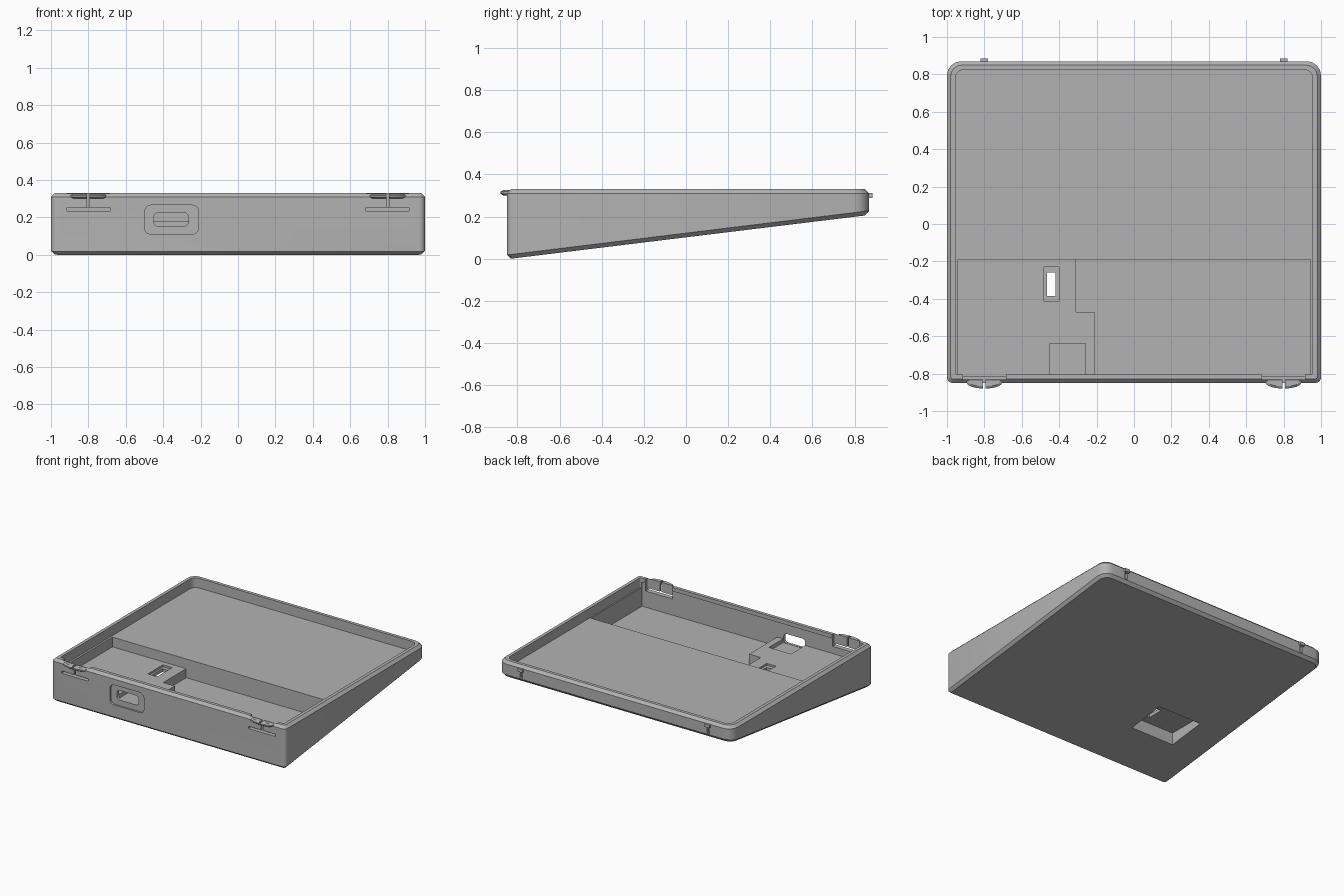
import bpy
import bmesh
from math import sin, cos, pi

cube = bpy.data.objects.get("Cube")
if cube:
    bpy.data.objects.remove(cube, do_unlink=True)

grey = bpy.data.materials.new("matte_grey")
grey.use_nodes = True
GREY = (0.45, 0.45, 0.45, 1)
grey.diffuse_color = GREY
grey.node_tree.nodes["Principled BSDF"].inputs["Base Color"].default_value = GREY

LEFT, FRONT, BACK, TOP = -1.0, -0.85, 0.87, 0.33


def footprint(inset, front_r, back_r, steps=4):
    """Rounded outline of the case, counter-clockwise."""
    x, y0, y1 = 1 - inset, FRONT + inset, BACK - inset
    corners = [(x, y1, -1, -1, back_r, 0), (-x, y1, 1, -1, back_r, 1),
               (-x, y0, 1, 1, front_r, 2), (x, y0, -1, 1, front_r, 3)]
    points = []
    for cx, cy, sx, sy, r, quarter in corners:
        for i in range(steps + 1):
            a = (quarter + i / steps) * pi / 2
            points.append((cx + sx * r + r * cos(a), cy + sy * r + r * sin(a)))
    return points


def loft(name, loops):
    """Solid skinned over loops that share one point count."""
    bm = bmesh.new()
    rings = [[bm.verts.new(p) for p in loop] for loop in loops]
    for low, high in zip(rings, rings[1:]):
        for i in range(len(low)):
            j = (i + 1) % len(low)
            bm.faces.new((low[i], low[j], high[j], high[i]))
    bm.faces.new(rings[0][::-1])
    bm.faces.new(rings[-1])
    bmesh.ops.recalc_face_normals(bm, faces=bm.faces[:])
    mesh = bpy.data.meshes.new(name)
    bm.to_mesh(mesh)
    bm.free()
    mesh.materials.append(grey)
    obj = bpy.data.objects.new(name, mesh)
    bpy.context.collection.objects.link(obj)
    return obj


def prism(name, outline, z0, z1):
    return loft(name, [[(x, y, z) for x, y in outline] for z in (z0, z1)])


def box(name, x0, x1, y0, y1, z0, z1):
    return prism(name, [(x0, y0), (x1, y0), (x1, y1), (x0, y1)], z0, z1)


def combine(target, tool, operation="DIFFERENCE"):
    tool.hide_render = True
    mod = target.modifiers.new(tool.name, "BOOLEAN")
    mod.operation, mod.solver, mod.object = operation, "EXACT", tool
    bpy.context.view_layer.objects.active = target
    bpy.ops.object.modifier_apply(modifier=mod.name)
    bpy.data.objects.remove(tool, do_unlink=True)


def cut(name, *bounds):
    combine(case, box(name, *bounds))


def underside(y):
    return 0.122 * (y + 0.83)


# Wedge-shaped body with bevelled top and bottom edges
outer = footprint(0, 0.03, 0.075)
inner = footprint(0.02, 0.015, 0.06)
case = loft("wedge_case", [
    [(x, y, underside(y)) for x, y in inner],
    [(x, y, underside(y) + 0.02) for x, y in outer],
    [(x, y, TOP - 0.02) for x, y in outer],
    [(x, y, TOP) for x, y in inner]])

# Shallow tray, deep front well and raised platform
combine(case, prism("tray", footprint(0.045, 0.012, 0.045), 0.255, 0.4))
cut("platform_space", -0.94, -0.2, -0.813, -0.19, 0.18, 0.3)
combine(case, prism("well", [(-0.21, -0.813), (0.945, -0.813), (0.945, -0.19),
                             (-0.31, -0.19), (-0.31, -0.47), (-0.21, -0.47)], 0.11, 0.3))

# Switch seat, slot and the pocket below it
cut("switch_seat", -0.48, -0.4, -0.415, -0.23, 0.165, 0.25)
cut("switch_slot", -0.465, -0.42, -0.385, -0.26, 0, 0.25)
cut("under_pocket", -0.73, -0.36, -0.45, -0.15, -0.1, 0.14)


# Connector port through the front wall
def port_cutter(name, x0, x1, z0, z1, r, y0, y1):
    outline = []
    for cx, cz, quarter in ((x1 - r, z1 - r, 0), (x0 + r, z1 - r, 1),
                            (x0 + r, z0 + r, 2), (x1 - r, z0 + r, 3)):
        for i in range(6):
            a = (quarter + i / 5) * pi / 2
            outline.append((cx + r * cos(a), cz + r * sin(a)))
    return loft(name, [[(x, y, z) for x, z in outline] for y in (y0, y1)])


combine(case, port_cutter("port_recess", -0.5, -0.21, 0.11, 0.265, 0.035, -0.9, -0.835))
combine(case, port_cutter("port_hole", -0.45, -0.265, 0.152, 0.225, 0.025, -0.9, -0.75))
cut("connector_seat", -0.45, -0.26, -0.815, -0.64, 0.15, 0.3)

# Snap tabs: curved lips, thinned wall and T-shaped slits at the front, nubs at the back
for side in (-0.8, 0.8):
    cut("tab_pocket", side - 0.115, side + 0.115, -0.832, -0.78, 0.235, 0.4)

    def lip(half, depth, z):
        arc = [(side - half * cos(pi * i / 12), -0.848 - depth * sin(pi * i / 12), z)
               for i in range(13)]
        return arc + [(side + half, -0.835, z), (side - half, -0.835, z)]
    combine(case, loft("tab_lip", [lip(0.08, 0.02, 0.3), lip(0.095, 0.032, 0.308),
                                   lip(0.095, 0.032, 0.318), lip(0.08, 0.02, 0.326)]), "UNION")
    cut("tab_slot", side - 0.115, side + 0.115, -0.9, -0.78, 0.235, 0.253)
    cut("tab_slit", side - 0.007, side + 0.007, -0.9, -0.78, 0.245, 0.4)
    combine(case, box("back_nub", side - 0.02, side + 0.02, 0.85, 0.885, 0.287, 0.311), "UNION")
    cut("back_groove", side - 0.012, side + 0.012, 0.852, 0.9, 0.235, 0.287)

# Keep flat faces crisp and round corners smooth
bpy.ops.object.select_all(action="DESELECT")
case.select_set(True)
bpy.context.view_layer.objects.active = case
bpy.ops.object.shade_smooth_by_angle(angle=0.42)
